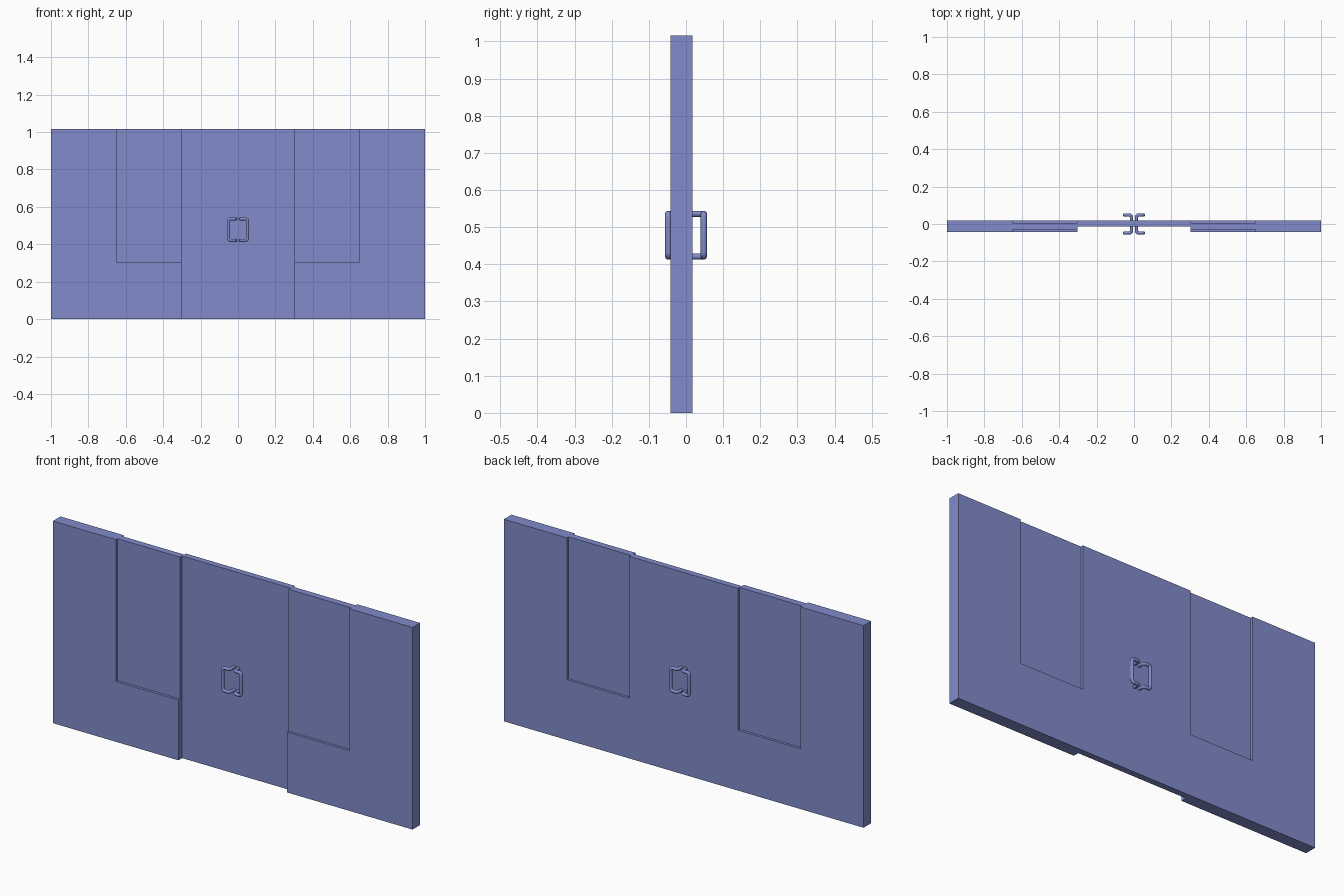
import bpy, bmesh, math
from mathutils import Vector

if "Cube" in bpy.data.objects:
    bpy.data.objects.remove(bpy.data.objects["Cube"])

H = 1.016       # wall height
BACK = 0.018    # shared rear plane

# Slate blue paint for every part
paint = bpy.data.materials.new("slate_blue")
paint.diffuse_color = (0.22, 0.26, 0.60, 1)
paint.use_nodes = True
paint.node_tree.nodes["Principled BSDF"].inputs["Base Color"].default_value = paint.diffuse_color


def panel(name, outline, y0, y1):
    """Extrude an x/z outline from y0 to y1 and mirror it across x = 0."""
    bm = bmesh.new()
    face = bm.faces.new([bm.verts.new((x, y0, z)) for x, z in outline])
    ext = bmesh.ops.extrude_face_region(bm, geom=[face])
    moved = [g for g in ext["geom"] if isinstance(g, bmesh.types.BMVert)]
    bmesh.ops.translate(bm, verts=moved, vec=(0, y1 - y0, 0))
    bmesh.ops.recalc_face_normals(bm, faces=bm.faces)
    mesh = bpy.data.meshes.new(name)
    bm.to_mesh(mesh)
    bm.free()
    mesh.materials.append(paint)
    ob = bpy.data.objects.new(name, mesh)
    bpy.context.collection.objects.link(ob)
    ob.modifiers.new("mirror", "MIRROR").use_axis[0] = True
    return ob


def rect(x0, x1, z0, z1):
    return [(x0, z0), (x1, z0), (x1, z1), (x0, z1)]


def rounded(points, r, steps=5):
    """Replace each inner corner of a path with a smooth bend."""
    pts = [Vector(p) for p in points]
    out = [pts[0]]
    for a, b, c in zip(pts, pts[1:], pts[2:]):
        d0, d1 = (a - b).normalized(), (c - b).normalized()
        for i in range(steps + 1):
            t = i / steps * math.pi / 2
            out.append(b + r * (d0 * (1 - math.sin(t)) + d1 * (1 - math.cos(t))))
    return out + [pts[-1]]


def tube(name, path, radius):
    cu = bpy.data.curves.new(name, "CURVE")
    cu.dimensions = "3D"
    cu.bevel_depth = radius
    cu.bevel_resolution = 3
    cu.use_fill_caps = True
    sp = cu.splines.new("POLY")
    sp.points.add(len(path) - 1)
    for p, co in zip(sp.points, path):
        p.co = (*co, 1)
    sp.use_smooth = True
    cu.materials.append(paint)
    ob = bpy.data.objects.new(name, cu)
    bpy.context.collection.objects.link(ob)


# Side walls with a notch for the window
panel("side_walls", [(0.302, 0), (1, 0), (1, H), (0.65, H), (0.65, 0.303), (0.302, 0.303)],
      -0.042, BACK)
# Thinner window panes, recessed on both sides
panel("window_panes", rect(0.302, 0.65, 0.303, H), -0.029, 0.005)
# Pair of door leaves
panel("door_leaves", rect(0, 0.302, 0, H), -0.013, BACK)

# Bent-tube pull handles, one per leaf on each side
zt, zb = 0.536, 0.421
for sx, hand in ((-1, "left"), (1, "right")):
    for sy, side in ((-1, "front"), (1, "rear")):
        x0, x1, y = 0.013 * sx, 0.051 * sx, 0.048 * sy
        path = [(x0, 0, zt), (x0, y, zt), (x1, y, zt),
                (x1, y, zb), (x0, y, zb), (x0, 0, zb)]
        tube(f"{side}_handle_{hand}", rounded(path, 0.012), 0.0085)
